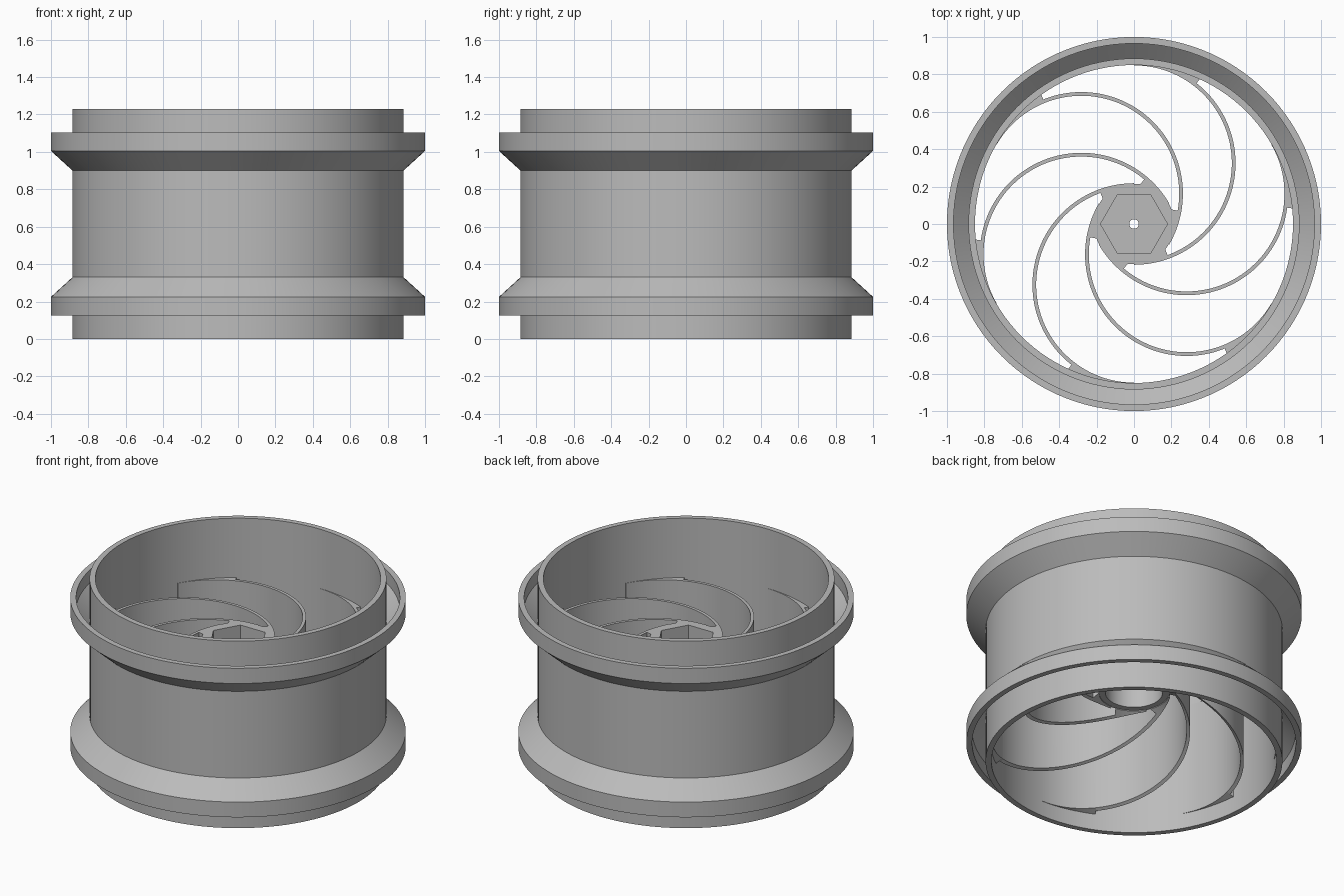
import bpy, bmesh
from math import sin, cos, pi, sqrt, radians, hypot

cube = bpy.data.objects.get("Cube")
if cube:
    bpy.data.objects.remove(cube)

SEGMENTS = 120
MID_Z = 0.615

grey = bpy.data.materials.new("plain grey")
grey.use_nodes = True
grey.diffuse_color = (0.5, 0.5, 0.5, 1)
grey.node_tree.nodes["Principled BSDF"].inputs["Base Color"].default_value = (0.5, 0.5, 0.5, 1)


def finish(name, bm):
    bmesh.ops.recalc_face_normals(bm, faces=bm.faces)
    mesh = bpy.data.meshes.new(name)
    bm.to_mesh(mesh)
    bm.free()
    mesh.materials.append(grey)
    obj = bpy.data.objects.new(name, mesh)
    bpy.context.collection.objects.link(obj)
    bpy.ops.object.select_all(action='DESELECT')
    obj.select_set(True)
    bpy.context.view_layer.objects.active = obj
    bpy.ops.object.shade_smooth_by_angle(angle=radians(30))
    return obj


def bridge(bm, loops, closed):
    """Join consecutive vertex loops with quads."""
    count = len(loops)
    for i in range(count if closed else count - 1):
        a, b = loops[i], loops[(i + 1) % count]
        for j in range(len(a)):
            k = (j + 1) % len(a)
            bm.faces.new((a[j], a[k], b[k], b[j]))


def lathe(name, profile):
    """Revolve a closed (radius, z) profile; a radius may be a function of angle."""
    bm = bmesh.new()
    loops = []
    for i in range(SEGMENTS):
        a = 2 * pi * i / SEGMENTS
        loop = []
        for r, z in profile:
            r = r(a) if callable(r) else r
            loop.append(bm.verts.new((r * cos(a), r * sin(a), z)))
        loops.append(loop)
    bridge(bm, loops, True)
    return finish(name, bm)


# Barrel with a flared lip at each end, mirrored about mid height
upper = [(0.885, 0.90), (1.0, 1.005), (1.0, 1.105), (0.965, 1.105), (0.965, 1.02),
         (0.885, 0.945), (0.885, 1.23), (0.85, 1.23)]
lower = [(r, 2 * MID_Z - z) for r, z in reversed(upper)]
lathe("wheel_rim", upper + lower)


# Hub with a hexagonal pocket on top, a round pocket below and a small axle hole
def hexagon(a):
    return 0.155 / cos(a % (pi / 3) - pi / 6)


HUB_TOP, HUB_BOTTOM = 0.84, 0.47
lathe("hub", [(0.025, 0.70), (hexagon, 0.70), (hexagon, HUB_TOP), (0.215, HUB_TOP),
              (0.215, HUB_BOTTOM), (0.17, HUB_BOTTOM), (0.17, 0.62), (0.025, 0.62)])

# Curved spokes: half circles tangent to hub and rim, filled where the gaps get narrow
OFFSET, R_IN, R_OUT = 0.325, 0.523, 0.543
CENTRE = radians(150)


def reach(t, radius):
    d = t - CENTRE
    return -OFFSET * cos(d) + sqrt(radius ** 2 - (OFFSET * sin(d)) ** 2)


def bottom_z(r):
    f = min(max((r - 0.2) / 0.65, 0), 1)
    return HUB_BOTTOM - 0.37 * f


def spoke(name, turn):
    bm = bmesh.new()
    loops = []

    def section(t, inner, outer):
        points = []
        for s in (inner, outer):
            x = OFFSET * cos(CENTRE) + s * cos(t)
            y = OFFSET * sin(CENTRE) + s * sin(t)
            r = hypot(x, y)
            px = x * cos(turn) - y * sin(turn)
            py = x * sin(turn) + y * cos(turn)
            points.append([(px, py, bottom_z(r)), (px, py, HUB_TOP)])
        ring = points[0] + points[1][::-1]
        loops.append([bm.verts.new(p) for p in ring])

    for deg in range(-30, 151, 2):
        t = radians(deg)
        if deg <= -10:
            section(t, reach(t, 0.208), R_OUT)
        if -10 <= deg <= 112:
            section(t, R_IN, R_OUT)
        if deg >= 112:
            section(t, R_IN, reach(t, 0.87))
    bridge(bm, loops, False)
    bm.faces.new(loops[0])
    bm.faces.new(loops[-1])
    return finish(name, bm)


for n in range(6):
    spoke(f"spoke_{n + 1}", n * pi / 3)
